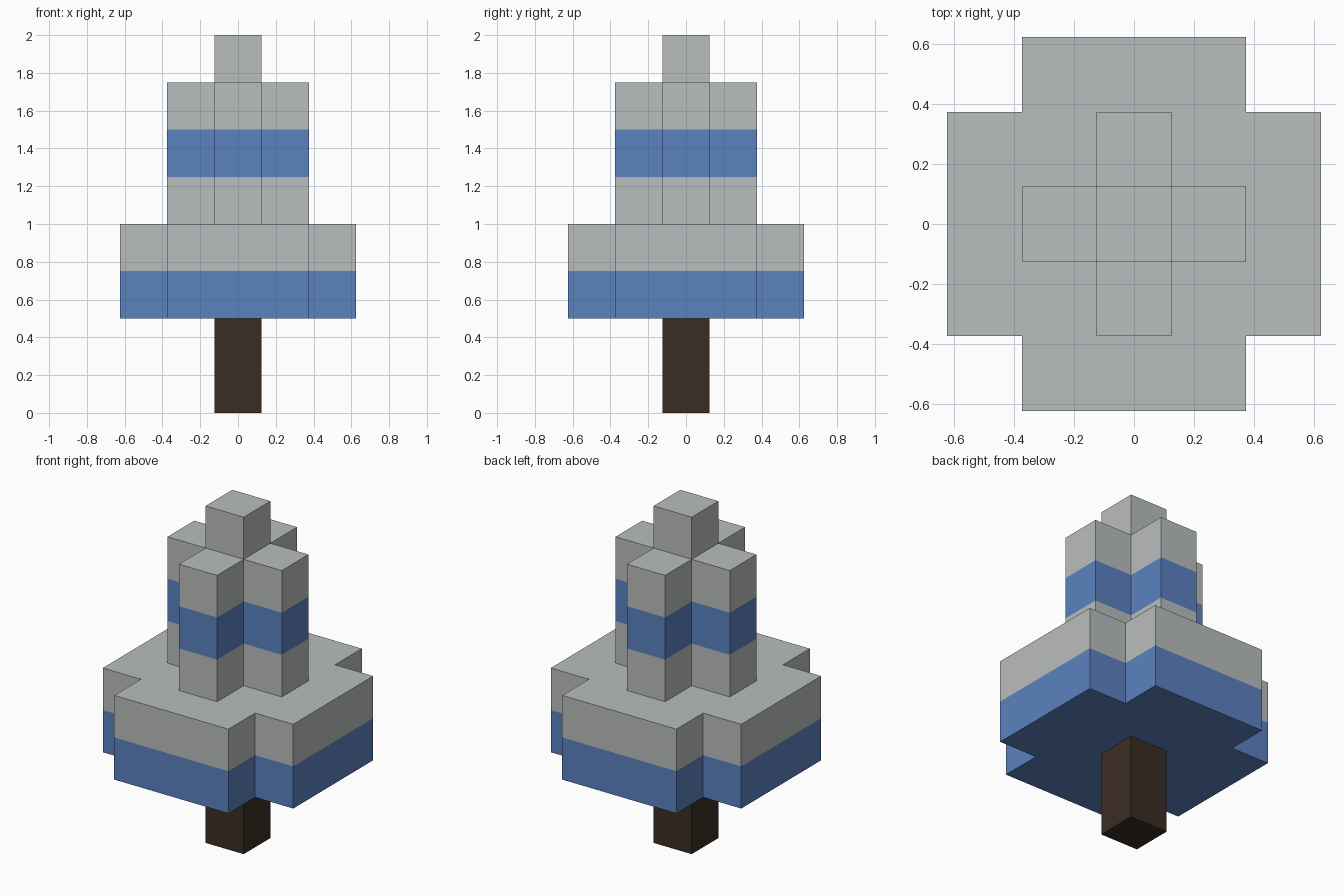
import bpy

cube = bpy.data.objects.get("Cube")
if cube:
    bpy.data.objects.remove(cube, do_unlink=True)


def make_material(name, rgb):
    mat = bpy.data.materials.new(name)
    mat.use_nodes = True
    color = (*rgb, 1.0)
    mat.diffuse_color = color
    mat.node_tree.nodes["Principled BSDF"].inputs["Base Color"].default_value = color
    return mat


snow = make_material("snow_grey", (0.49, 0.515, 0.51))
blue = make_material("needle_blue", (0.105, 0.223, 0.527))
bark = make_material("bark_brown", (0.044, 0.026, 0.017))


def square(h):
    return [(-h, -h), (h, -h), (h, h), (-h, h)]


def cross(long, short):
    """Counter-clockwise plus-shaped outline, made by turning one arm."""
    points = []
    x, y = (short, -short), (long, -short)
    arm = [x, y, (long, short)]
    for _ in range(4):
        points += arm
        arm = [(-py, px) for px, py in arm]
    return points


def stacked_prism(name, outline, levels, bands, bottom=False):
    """Extrude an outline through the levels, one material per band."""
    n = len(outline)
    verts = [(x, y, z) for z in levels for x, y in outline]
    faces, slots = [], []
    materials = list(dict.fromkeys(bands))
    for k, mat in enumerate(bands):
        for i in range(n):
            j = (i + 1) % n
            faces.append((k * n + i, k * n + j, (k + 1) * n + j, (k + 1) * n + i))
            slots.append(materials.index(mat))
    faces.append(tuple(range(len(bands) * n, len(verts))))
    slots.append(materials.index(bands[-1]))
    if bottom:
        faces.append(tuple(reversed(range(n))))
        slots.append(materials.index(bands[0]))
    mesh = bpy.data.meshes.new(name)
    mesh.from_pydata(verts, [], faces)
    for mat in materials:
        mesh.materials.append(mat)
    for poly, slot in zip(mesh.polygons, slots):
        poly.material_index = slot
    mesh.update()
    bpy.context.collection.objects.link(bpy.data.objects.new(name, mesh))


# Trunk
stacked_prism("trunk", square(0.125), [0, 0.5], [bark], bottom=True)
# Wide lower branches with a snowy upper half
stacked_prism("lower_branches", cross(0.625, 0.375), [0.5, 0.75, 1.0],
              [blue, snow], bottom=True)
# Narrow upper branches with a blue middle band
stacked_prism("upper_branches", cross(0.375, 0.125), [1.0, 1.25, 1.5, 1.75],
              [snow, blue, snow])
# Tip
stacked_prism("tree_tip", square(0.125), [1.75, 2.0], [snow])
